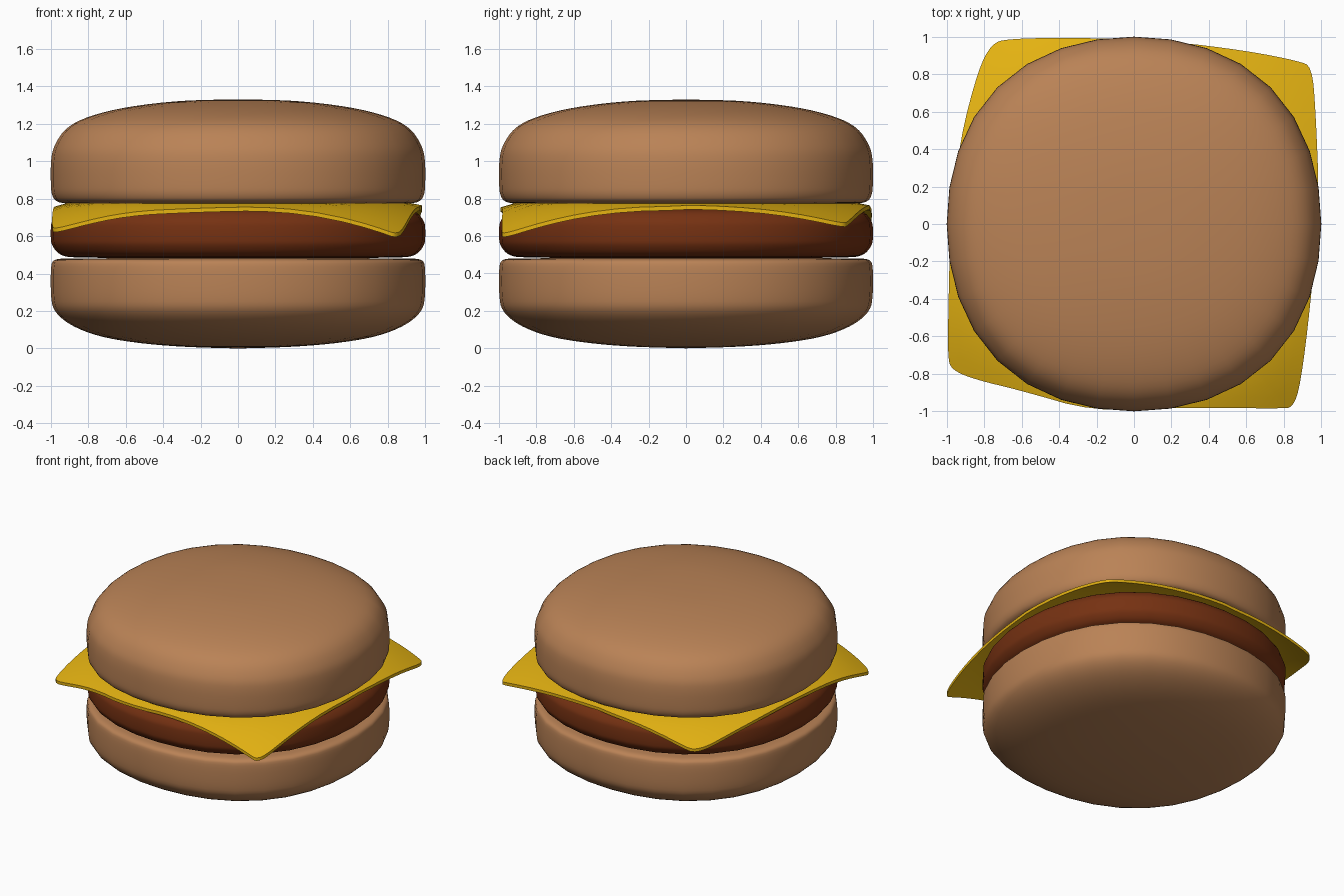
import bpy, bmesh, math

cube = bpy.data.objects.get("Cube")
if cube:
    bpy.data.objects.remove(cube, do_unlink=True)


def material(name, colour):
    mat = bpy.data.materials.new(name)
    mat.use_nodes = True
    mat.diffuse_color = (*colour, 1)
    mat.node_tree.nodes["Principled BSDF"].inputs["Base Color"].default_value = (*colour, 1)
    return mat


def soften(points, closed=False, rounds=2):
    """Round a polyline by repeated corner cutting."""
    for _ in range(rounds):
        pairs = list(zip(points, points[1:] + points[:1]))
        if not closed:
            pairs.pop()
        cut = []
        for a, b in pairs:
            for t in (0.25, 0.75):
                cut.append(tuple(p + (q - p) * t for p, q in zip(a, b)))
        points = cut if closed else [points[0]] + cut[1:-1] + [points[-1]]
    return points


def finish(bm, name, mat):
    bmesh.ops.remove_doubles(bm, verts=bm.verts, dist=0.0001)
    bmesh.ops.recalc_face_normals(bm, faces=bm.faces)
    mesh = bpy.data.meshes.new(name)
    bm.to_mesh(mesh)
    bm.free()
    mesh.materials.append(mat)
    obj = bpy.data.objects.new(name, mesh)
    bpy.context.collection.objects.link(obj)
    bpy.ops.object.select_all(action="DESELECT")
    obj.select_set(True)
    bpy.context.view_layer.objects.active = obj
    bpy.ops.object.shade_smooth_by_angle(angle=math.radians(40))
    return obj


def skin(bm, rings):
    """Join successive closed rings with faces."""
    for low, high in zip(rings, rings[1:]):
        n = len(low)
        for i in range(n):
            j = (i + 1) % n
            bm.faces.new((low[i], low[j], high[j], high[i]))


def round_layer(name, profile, mat, sides=32):
    """Turn a profile around z, very slightly squared on the diagonals."""
    bm = bmesh.new()
    rings = []
    for r, z in soften(profile):
        ring = []
        for i in range(sides):
            a = math.tau * i / sides
            k = r * (1 + 0.032 * math.sin(2 * a) ** 2)
            ring.append(bm.verts.new((k * math.cos(a), k * math.sin(a), z)))
        rings.append(ring)
    skin(bm, rings)
    return finish(bm, name, mat)


bun = material("toasted bun", (0.49, 0.225, 0.093))
meat = material("brown patty", (0.18, 0.031, 0.006))
cheddar = material("yellow cheese", (0.78, 0.45, 0.006))

# Buns and patty
round_layer("bottom_bun", [
    (0, 0), (0.3, 0.008), (0.55, 0.03), (0.75, 0.065), (0.9, 0.125),
    (0.985, 0.2), (1, 0.28), (1, 0.44), (0.985, 0.475), (0.92, 0.482), (0, 0.482)], bun)
round_layer("patty", [
    (0, 0.483), (0.86, 0.483), (0.95, 0.495), (0.995, 0.55), (1, 0.59),
    (1, 0.64), (0.995, 0.68), (0.95, 0.735), (0.86, 0.75), (0, 0.76)], meat)
round_layer("top_bun", [
    (0, 0.77), (0.88, 0.77), (0.97, 0.78), (0.995, 0.82), (1, 0.88), (1, 1.0),
    (0.985, 1.08), (0.92, 1.18), (0.8, 1.24), (0.6, 1.29), (0.3, 1.325), (0, 1.33)], bun)

# Cheese slice: rounded, slightly turned square whose corners droop
outline = soften([
    (0.85, -0.98), (0.89, -0.85), (0.94, -0.45), (0.99, 0.1), (0.97, 0.6),
    (0.95, 0.84), (0.88, 0.87), (0.6, 0.925), (0.2, 0.975), (-0.25, 0.995),
    (-0.68, 0.99), (-0.76, 0.96), (-0.83, 0.83), (-0.93, 0.45), (-0.98, 0),
    (-0.99, -0.4), (-0.995, -0.72), (-0.97, -0.78), (-0.85, -0.83),
    (-0.6, -0.89), (-0.22, -1.0), (0.2, -0.98), (0.78, -0.985)], closed=True)
THICKNESS = 0.022


def droop(x, y):
    reach = max(0, math.hypot(x, y) - 0.85) / 0.43
    stiff = 0.75 if x > 0 and y > 0 else 1
    return 0.785 - 0.165 * stiff * reach ** 1.5


bm = bmesh.new()
scales = [0, 0.6, 0.7, 0.76, 0.82, 0.88, 0.94, 1]
layers = [(s, 0) for s in scales] + [(s, THICKNESS) for s in reversed(scales)]
rings = [[bm.verts.new((x * s, y * s, droop(x * s, y * s) - drop)) for x, y in outline]
         for s, drop in layers]
skin(bm, rings)
finish(bm, "cheese_slice", cheddar)
